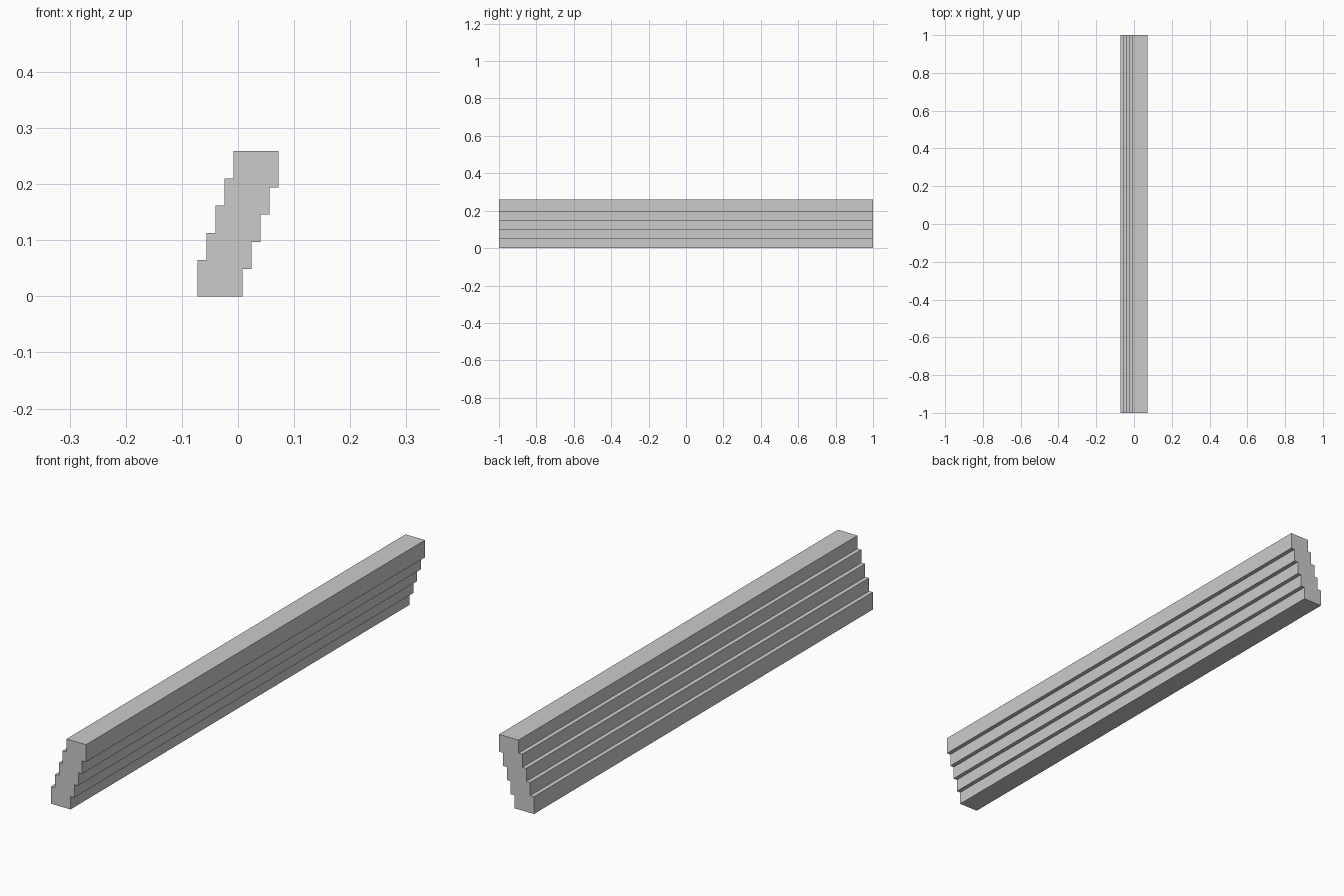
import bpy
import bmesh

if "Cube" in bpy.data.objects:
    bpy.data.objects.remove(bpy.data.objects["Cube"])

STEPS, WIDTH, HEIGHT = 5, 0.0805, 0.0645
DX, DZ = 0.016, 0.0486
X0 = -(WIDTH + DX * (STEPS - 1)) / 2

# Stepped cross-section: up the left side, then down the right side
left, right = [], []
for i in range(STEPS):
    x, z = X0 + i * DX, i * DZ
    bottom = 0 if i == 0 else z - DZ + HEIGHT
    left += [(x, bottom), (x, z + HEIGHT)]
    top = z + HEIGHT if i == STEPS - 1 else z + DZ
    right += [(x + WIDTH, z), (x + WIDTH, top)]
profile = left + right[::-1]

# Extrude the section along the full length
bm = bmesh.new()
face = bm.faces.new([bm.verts.new((x, -1, z)) for x, z in profile])
ext = bmesh.ops.extrude_face_region(bm, geom=[face])
verts = [g for g in ext["geom"] if isinstance(g, bmesh.types.BMVert)]
bmesh.ops.translate(bm, verts=verts, vec=(0, 2, 0))
bmesh.ops.recalc_face_normals(bm, faces=bm.faces)

mesh = bpy.data.meshes.new("stepped_beam")
bm.to_mesh(mesh)
bm.free()
bpy.context.collection.objects.link(bpy.data.objects.new("stepped_beam", mesh))
